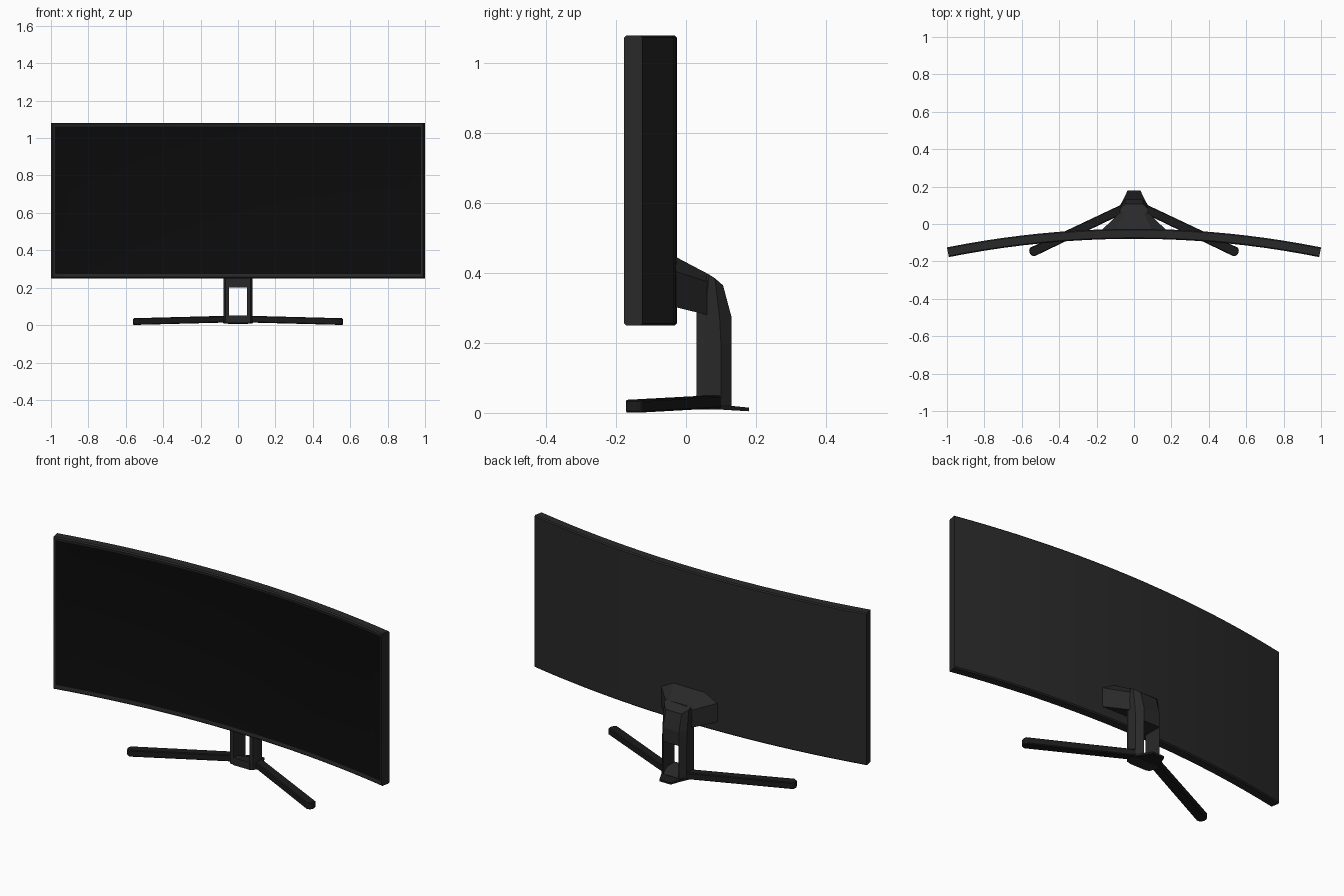
import bpy, bmesh, math

if "Cube" in bpy.data.objects:
    bpy.data.objects.remove(bpy.data.objects["Cube"])


def material(name, v):
    m = bpy.data.materials.new(name)
    m.diffuse_color = (v, v, v, 1)
    m.use_nodes = True
    m.node_tree.nodes["Principled BSDF"].inputs["Base Color"].default_value = m.diffuse_color
    return m


BODY = material("body_plastic", 0.022)
DARK = material("leg_plastic", 0.011)
BLACK = material("screen_black", 0.0035)


def finish(name, bm, mats, bevel=0):
    bmesh.ops.recalc_face_normals(bm, faces=bm.faces)
    me = bpy.data.meshes.new(name)
    bm.to_mesh(me)
    bm.free()
    ob = bpy.data.objects.new(name, me)
    bpy.context.collection.objects.link(ob)
    for m in mats:
        me.materials.append(m)
    if bevel:
        b = ob.modifiers.new("bevel", 'BEVEL')
        b.width, b.segments, b.limit_method = bevel, 1, 'ANGLE'
    return ob


def loft(bm, rings):
    """Skin matching closed rings and cap both ends."""
    vs = [[bm.verts.new(p) for p in r] for r in rings]
    n = len(vs[0])
    for a, b in zip(vs, vs[1:]):
        for i in range(n):
            j = (i + 1) % n
            bm.faces.new((a[i], a[j], b[j], b[i]))
    bm.faces.new(vs[0])
    bm.faces.new(vs[-1])


def mirror(ob):
    ob.modifiers.new("mirror", 'MIRROR').use_axis[0] = True


# Curved display: chamfered section swept along an arc, front inset as screen
R, T, SEG, C = 5.05, 0.053, 20, 0.006
Z0, Z1 = 0.25, 1.08
section = [(0, Z0 + C), (0, Z1 - C), (C, Z1), (T - C, Z1),
           (T, Z1 - C), (T, Z0 + C), (T - C, Z0), (C, Z0)]
half = math.asin(1 / (R + T))
rings = []
for i in range(SEG + 1):
    a = half * (2 * i / SEG - 1)
    rings.append([((R + d) * math.sin(a), (R + d) * math.cos(a) - R - 0.079, z)
                  for d, z in section])
bm = bmesh.new()
loft(bm, rings)
bmesh.ops.recalc_face_normals(bm, faces=bm.faces)
front = [f for f in bm.faces if f.normal.y < -0.9]
bmesh.ops.inset_region(bm, faces=front, thickness=0.012, depth=-0.003,
                       use_even_offset=True)
for f in front:
    f.material_index = 1
for v in {v for f in front for v in f.verts}:
    if v.co.z < 0.5:
        v.co.z += 0.006
screen = finish("curved_display", bm, [BODY, BLACK])
bpy.context.view_layer.objects.active = screen
screen.select_set(True)
bpy.ops.object.shade_smooth_by_angle(angle=math.radians(25))

# Mount: wide at the display, tapering back to the column head
bm = bmesh.new()
loft(bm, [
    [(-.18, -.04, .305), (.18, -.04, .305), (.18, -.04, .408),
     (.10, -.04, .452), (-.10, -.04, .452), (-.18, -.04, .408)],
    [(-.075, .062, .28), (.075, .062, .28), (.075, .062, .375),
     (.05, .066, .396), (-.05, .066, .396), (-.075, .062, .375)],
])
finish("display_mount", bm, [BODY])


# Column section at one level; pts are the four (y, z) stations front to back
def column_ring(pts, inner):
    widths = (0.068, 0.077, 0.074, 0.048)
    outer = [(w, y, z) for w, (y, z) in zip(widths, pts)]
    ends = [pts[3], pts[0]]
    return outer + [(inner, y, z) for y, z in ends]


low = [(.03, .012), (.055, .012), (.10, .012), (.13, .012)]
split = [(.03, .2), (.055, .2), (.10, .2), (.13, .2)]
bend = [(.03, .285), (.055, .285), (.096, .275), (.13, .275)]
head = [(.06, .395), (.066, .396), (.083, .385), (.106, .365)]

# Twin uprights with the slot between them
bm = bmesh.new()
loft(bm, [column_ring(p, 0.047) for p in (low, split)])
mirror(finish("column_upright", bm, [BODY]))

# Solid column head bending forward to the mount
bm = bmesh.new()
W = (0.068, 0.077, 0.074, 0.048)
loft(bm, [[(w, *p) for w, p in zip(W, lv)] +
          [(-w, *p) for w, p in zip(W[::-1], lv[::-1])]
          for lv in (split, bend, head)])
finish("column_head", bm, [BODY])

# Hub block between the uprights
bm = bmesh.new()
hub = [(-.05, .028), (.05, .028), (.076, .055), (.073, .10),
       (.046, .128), (-.046, .128), (-.073, .10), (-.076, .055)]
loft(bm, [[(x, y, .010) for x, y in hub],
          [(x, y, .05 if y < .11 else .022) for x, y in hub]])
finish("base_hub", bm, [BODY])

# Rear foot tapering backward
bm = bmesh.new()
foot = [(.08, .09), (.055, .135), (.034, .18),
        (-.034, .18), (-.055, .135), (-.08, .09)]
loft(bm, [[(x, y, .010 - (y - .09) * .06) for x, y in foot],
          [(x, y, .024 - (y - .09) * .1) for x, y in foot]])
finish("rear_foot", bm, [DARK])

# Splayed front legs with clipped tips
bm = bmesh.new()
plan = [(.045, .062), (.535, -.174), (.553, -.165), (.561, -.147),
        (.558, -.128), (.075, .10), (.05, .10)]
loft(bm, [[(x, y, base - (x - .05) * .026) for x, y in plan]
          for base in (.014, .05)])
mirror(finish("front_leg", bm, [DARK], 0.004))
